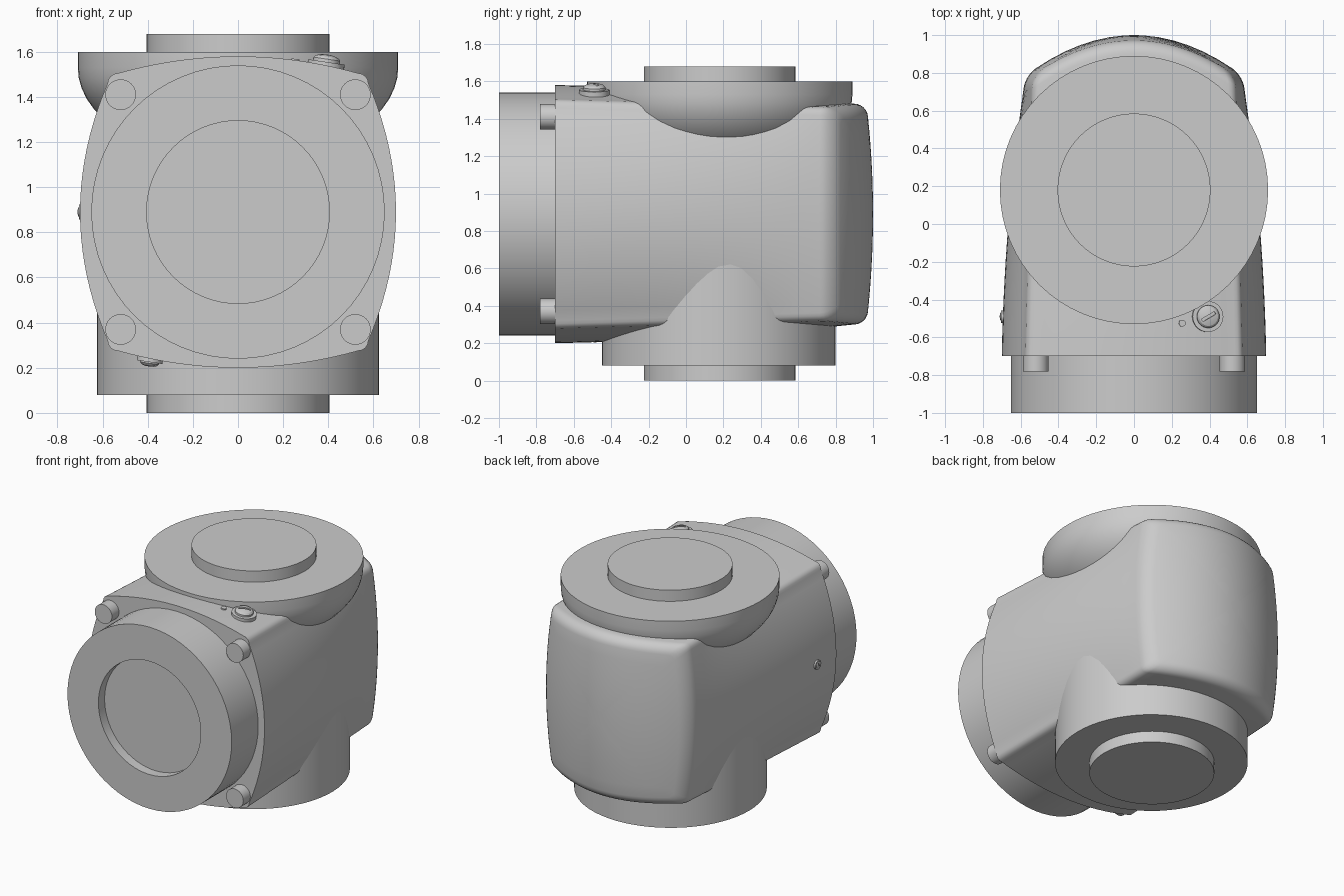
import bpy, bmesh, math
from mathutils import Matrix, Vector

if "Cube" in bpy.data.objects:
    bpy.data.objects.remove(bpy.data.objects["Cube"])

CZ, CY = 0.89, 0.18      # height of the horizontal port, depth of the vertical ports


def finish(bm, name, angle=30):
    bmesh.ops.remove_doubles(bm, verts=bm.verts, dist=1e-5)
    bmesh.ops.recalc_face_normals(bm, faces=bm.faces)
    me = bpy.data.meshes.new(name)
    bm.to_mesh(me)
    bm.free()
    ob = bpy.data.objects.new(name, me)
    bpy.context.collection.objects.link(ob)
    bpy.ops.object.select_all(action='DESELECT')
    ob.select_set(True)
    bpy.context.view_layer.objects.active = ob
    bpy.ops.object.shade_smooth_by_angle(angle=math.radians(angle))
    return ob


def bridge(bm, a, b):
    n = len(a)
    for i in range(n):
        bm.faces.new((a[i], a[(i + 1) % n], b[(i + 1) % n], b[i]))


def lathe(name, profile, origin, axis=(0, 0, 1), seg=64):
    """Revolve (radius, height) points around an axis and cap both ends."""
    bm = bmesh.new()
    m = Matrix.Translation(origin) @ Vector((0, 0, 1)).rotation_difference(Vector(axis)).to_matrix().to_4x4()
    rings = []
    for r, h in profile:
        rings.append([bm.verts.new(m @ Vector((r * math.cos(t), r * math.sin(t), h)))
                      for t in (2 * math.pi * i / seg for i in range(seg))])
    for a, b in zip(rings, rings[1:]):
        bridge(bm, a, b)
    bm.faces.new(rings[0])
    bm.faces.new(rings[-1])
    return finish(bm, name)


def section(t, inset=0.0):
    """Barrel-sided rounded square; the bulge shrinks towards the back."""
    hw = 0.70 - 0.025 * t - 0.09 * t * t
    hh = 0.69 - 0.03 * t - 0.07 * t * t
    cx, cz = 0.578 - 0.035 * t, 0.615 - 0.042 * t
    r = 0.045
    n = 10
    q = []
    for i in range(n + 1):                                   # side, middle to corner
        z = (cz - r) * i / n
        q.append((hw - (hw - cx) * (i / n) ** 2, z))
    for a in (22, 45, 68):                                   # rounded corner
        a = math.radians(a)
        q.append((cx - r + r * math.cos(a), cz - r + r * math.sin(a)))
    for i in range(n, -1, -1):                               # top, corner to middle
        x = (cx - r) * i / n
        q.append((x, hh - (hh - cz) * (i / n) ** 2))
    half = q + [(-x, z) for x, z in q[-2::-1]]
    full = half + [(x, -z) for x, z in half[-2:0:-1]]
    return [(x * (1 - inset / hw), z * (1 - inset / hh)) for x, z in full]


def back_y(x, z):
    return 1.0 - 0.65 * x * x - 0.10 * z * z


# main housing: lofted from the flat front to the domed back
FR = 0.065
bm = bmesh.new()
rings = []
for k in range(15):
    t = k / 14
    end = section(1)
    rings.append([bm.verts.new((x, -0.7 + t * (back_y(*e) - FR + 0.7), CZ + z))
                  for (x, z), e in zip(section(t), end)])
for k in range(1, 7):
    a = math.radians(15 * k)
    rings.append([bm.verts.new((x, back_y(x, z) - FR * (1 - math.sin(a)), CZ + z))
                  for x, z in section(1, FR * (1 - math.cos(a)))])
for s in (0.85, 0.7, 0.55, 0.4, 0.25, 0.1):
    rings.append([bm.verts.new((x * s, back_y(x * s, z * s), CZ + z * s))
                  for x, z in section(1, FR)])
for a, b in zip(rings, rings[1:]):
    bridge(bm, a, b)
bm.faces.new(rings[0])
bm.faces.new(rings[-1])
finish(bm, "housing")

# front port with shallow recess, heights measured forward from the housing face
lathe("front_port", [(0.65, -0.02), (0.65, 0.30), (0.405, 0.30), (0.405, 0.23)],
      (0, -0.70, CZ), (0, -1, 0))

# upper bowl and plug
bowl = [(0.05, 1.06)]
for i in range(1, 15):
    a = math.radians(90 * i / 14)
    bowl.append((0.71 * math.sin(a), 1.53 - 0.42 * math.cos(a)))
bowl.append((0.71, 1.60))
lathe("top_bowl", bowl, (0, CY, 0))
lathe("top_plug", [(0.405, 1.55), (0.405, 1.68)], (0, CY, 0))

# lower port and plug
lathe("bottom_port", [(0.625, 0.08), (0.625, 0.75)], (0, CY - 0.005, 0))
lathe("bottom_plug", [(0.405, 0.0), (0.405, 0.12)], (0, CY, 0))

# corner bolts on the front face
for sx in (-1, 1):
    for sz in (-1, 1):
        lathe("corner_bolt", [(0.068, -0.02), (0.068, 0.08)],
              (0.52 * sx, -0.70, CZ + 0.52 * sz), (0, -1, 0), 32)


def screw(label, origin, axis, size=1.0):
    """Flat washer, domed head and a slot cut into the head."""
    lathe(label + "_washer", [(0.082 * size, -0.04), (0.082 * size, 0.012)], origin, axis, 32)
    head = lathe(label + "_head", [(0.06 * size, 0.0), (0.06 * size, 0.025 * size),
                                   (0.05 * size, 0.036 * size), (0.028 * size, 0.043 * size),
                                   (0.008 * size, 0.045 * size)], origin, axis, 32)
    bpy.ops.mesh.primitive_cube_add(size=1, location=Vector(origin) + Vector(axis) * 0.045 * size)
    slot = bpy.context.object
    slot.name = label + "_slot_cutter"
    slot.rotation_euler = Vector(axis).to_track_quat('Z', 'Y').to_euler()
    slot.rotation_euler.rotate_axis('Z', math.radians(30))
    slot.scale = (0.016 * size, 0.08 * size, 0.03 * size)
    slot.hide_render = True
    slot.hide_viewport = True
    cut = head.modifiers.new("slot", 'BOOLEAN')
    cut.operation = 'DIFFERENCE'
    cut.object = slot


# bleed screws on top and underneath, and a small one on the left side
tilt = Vector((0.15, 0, 1)).normalized()
screw("top_screw", (0.39, -0.49, 1.543), tilt)
screw("bottom_screw", (-0.39, -0.49, 0.237), -tilt, 0.7)
screw("side_screw", (-0.693, -0.49, CZ), (-1, 0, 0), 0.4)
lathe("top_marker", [(0.018, -0.03), (0.018, 0.006)], (0.255, -0.525, 1.562), tilt, 16)
